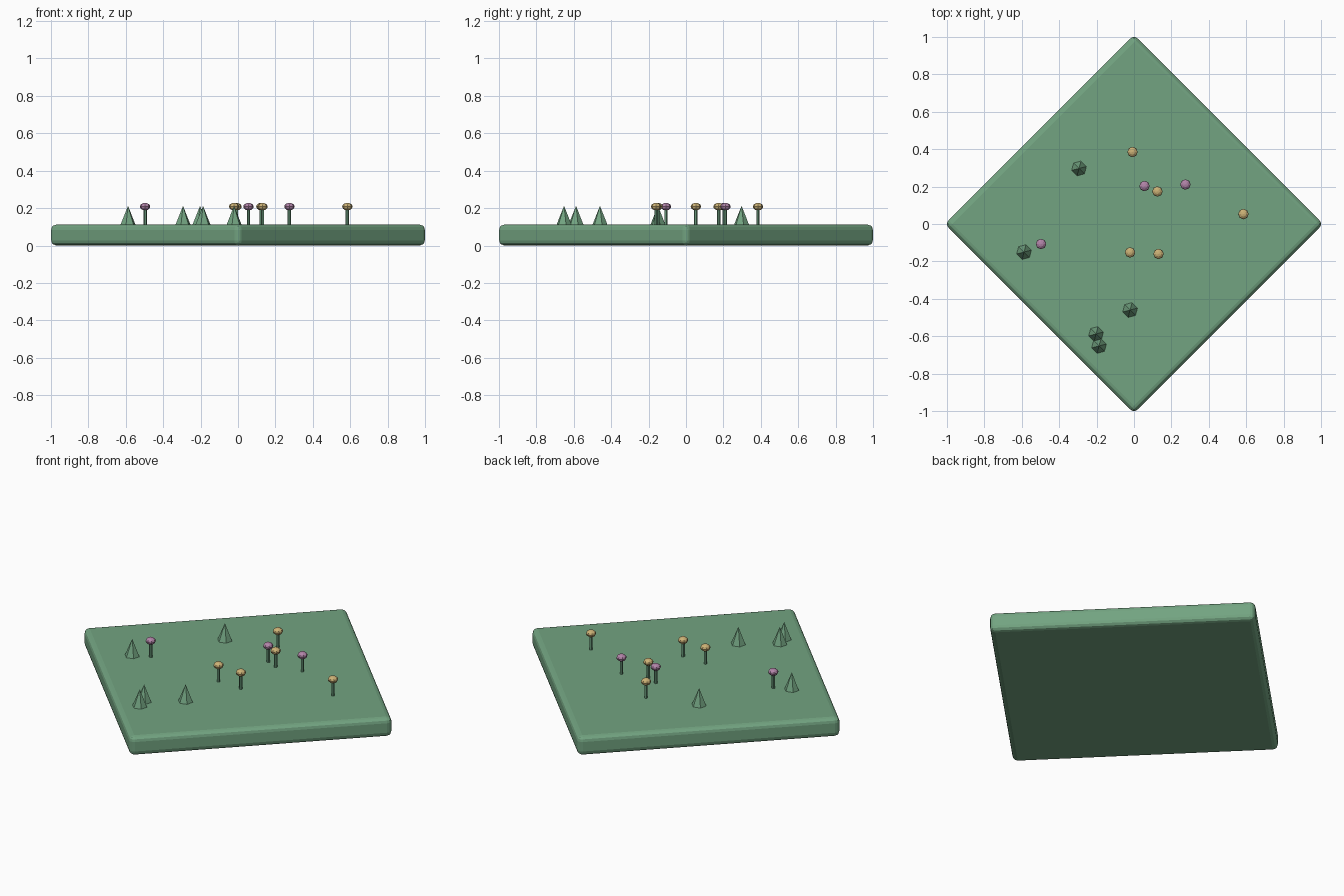
import bpy, math

if "Cube" in bpy.data.objects:
    bpy.data.objects.remove(bpy.data.objects["Cube"])

TOP = 0.112  # height of the meadow surface


def material(name, rgb):
    m = bpy.data.materials.new(name)
    m.diffuse_color = (*rgb, 1)
    m.use_nodes = True
    m.node_tree.nodes["Principled BSDF"].inputs["Base Color"].default_value = m.diffuse_color
    return m


GRASS = material("grass green", (0.17, 0.37, 0.22))
STEM = material("stem green", (0.13, 0.29, 0.18))
YELLOW = material("soft yellow", (0.60, 0.44, 0.18))
PURPLE = material("soft purple", (0.44, 0.23, 0.39))


def finish(name, mat):
    ob = bpy.context.object
    ob.name = name
    ob.data.materials.append(mat)
    return ob


# Ground slab: a square turned 45 degrees, with rounded edges
bpy.ops.mesh.primitive_cube_add(size=1, location=(0, 0, TOP / 2))
slab = finish("ground_slab", GRASS)
slab.scale = (1.43, 1.43, TOP)
bpy.ops.object.transform_apply(location=False, rotation=False, scale=True)
slab.rotation_euler.z = math.radians(45)
bevel = slab.modifiers.new("rounded_edges", "BEVEL")
bevel.width = 0.028
bevel.segments = 3


# Grass tufts: six-sided cones
def tuft(x, y):
    bpy.ops.mesh.primitive_cone_add(vertices=6, radius1=0.041, radius2=0, depth=0.1,
                                    location=(x, y, TOP + 0.05),
                                    rotation=(0, 0, math.radians(45)))
    finish("grass_tuft", GRASS)


# Flowers: thin stem and flattened round head
def flower(x, y, mat):
    bpy.ops.mesh.primitive_cylinder_add(vertices=6, radius=0.0095, depth=0.1,
                                        location=(x, y, TOP + 0.04),
                                        rotation=(0, 0, math.radians(45)))
    finish("flower_stem", STEM)
    bpy.ops.mesh.primitive_uv_sphere_add(segments=8, ring_count=6, radius=0.028,
                                         location=(x, y, 0.208),
                                         rotation=(0, 0, math.radians(45)))
    finish("flower_head", mat).scale.z = 0.72


for p in [(-0.294, 0.297), (-0.588, -0.15), (-0.021, -0.46), (-0.203, -0.588), (-0.187, -0.652)]:
    tuft(*p)
for p in [(-0.008, 0.385), (0.125, 0.174), (0.585, 0.053), (-0.021, -0.152), (0.131, -0.16)]:
    flower(*p, YELLOW)
for p in [(0.056, 0.203), (0.275, 0.211), (-0.497, -0.107)]:
    flower(*p, PURPLE)
